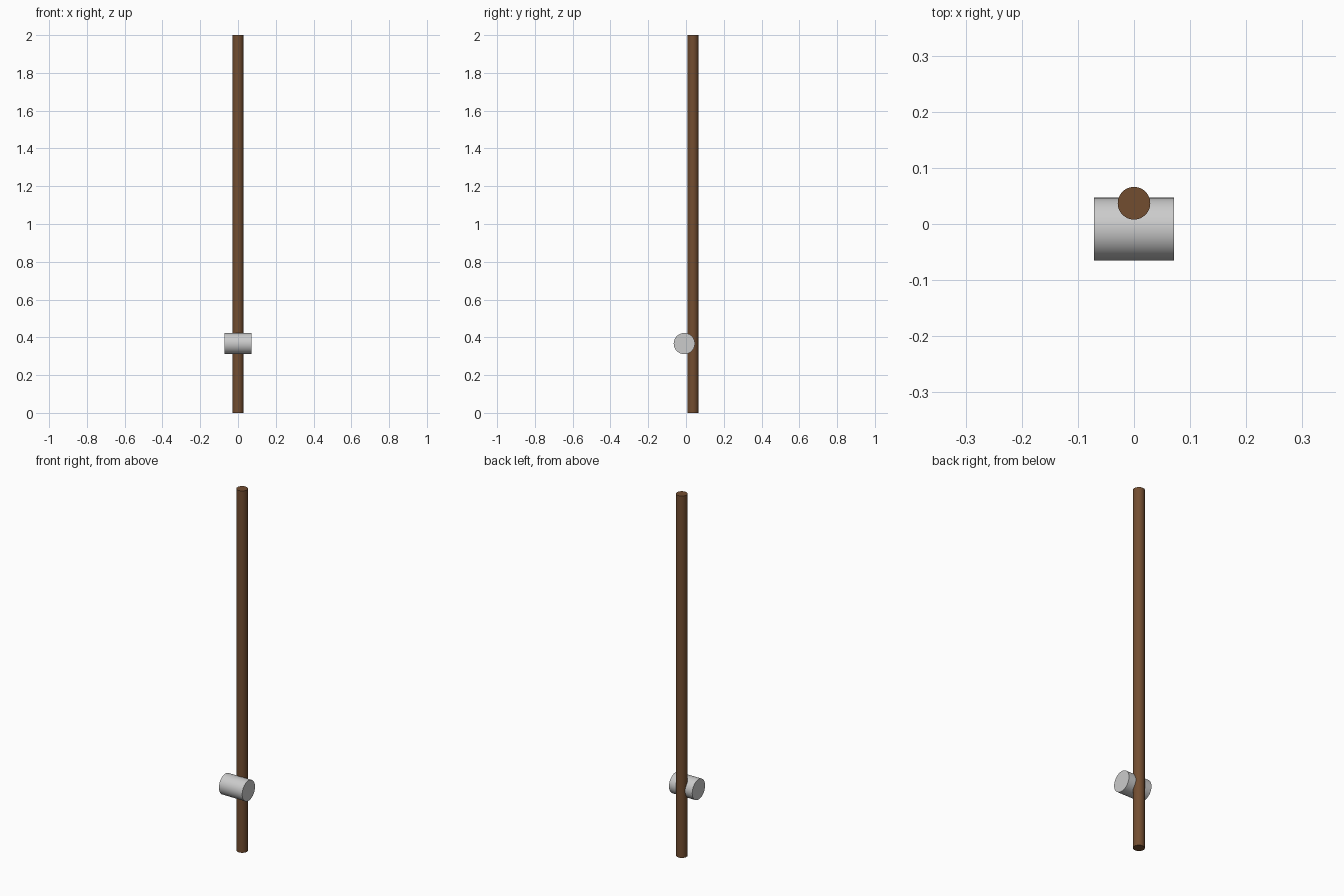
import bpy
import math

if "Cube" in bpy.data.objects:
    bpy.data.objects.remove(bpy.data.objects["Cube"])


def cylinder(name, radius, length, location, rotation=(0, 0, 0)):
    bpy.ops.mesh.primitive_cylinder_add(vertices=64, radius=radius, depth=length,
                                        location=location, rotation=rotation)
    obj = bpy.context.object
    obj.name = name
    bpy.ops.object.shade_smooth_by_angle(angle=math.radians(30))
    return obj


# Tall wooden handle
handle = cylinder("handle", 0.029, 2.0, (0, 0.037, 1.0))
wood = bpy.data.materials.new("wood")
wood.diffuse_color = (0.17, 0.075, 0.03, 1)
wood.use_nodes = True
wood.node_tree.nodes["Principled BSDF"].inputs["Base Color"].default_value = wood.diffuse_color
handle.data.materials.append(wood)

# Grey foot rest drum lying across the handle
cylinder("cross_drum", 0.056, 0.142, (0, -0.009, 0.367), (0, math.pi / 2, 0))
